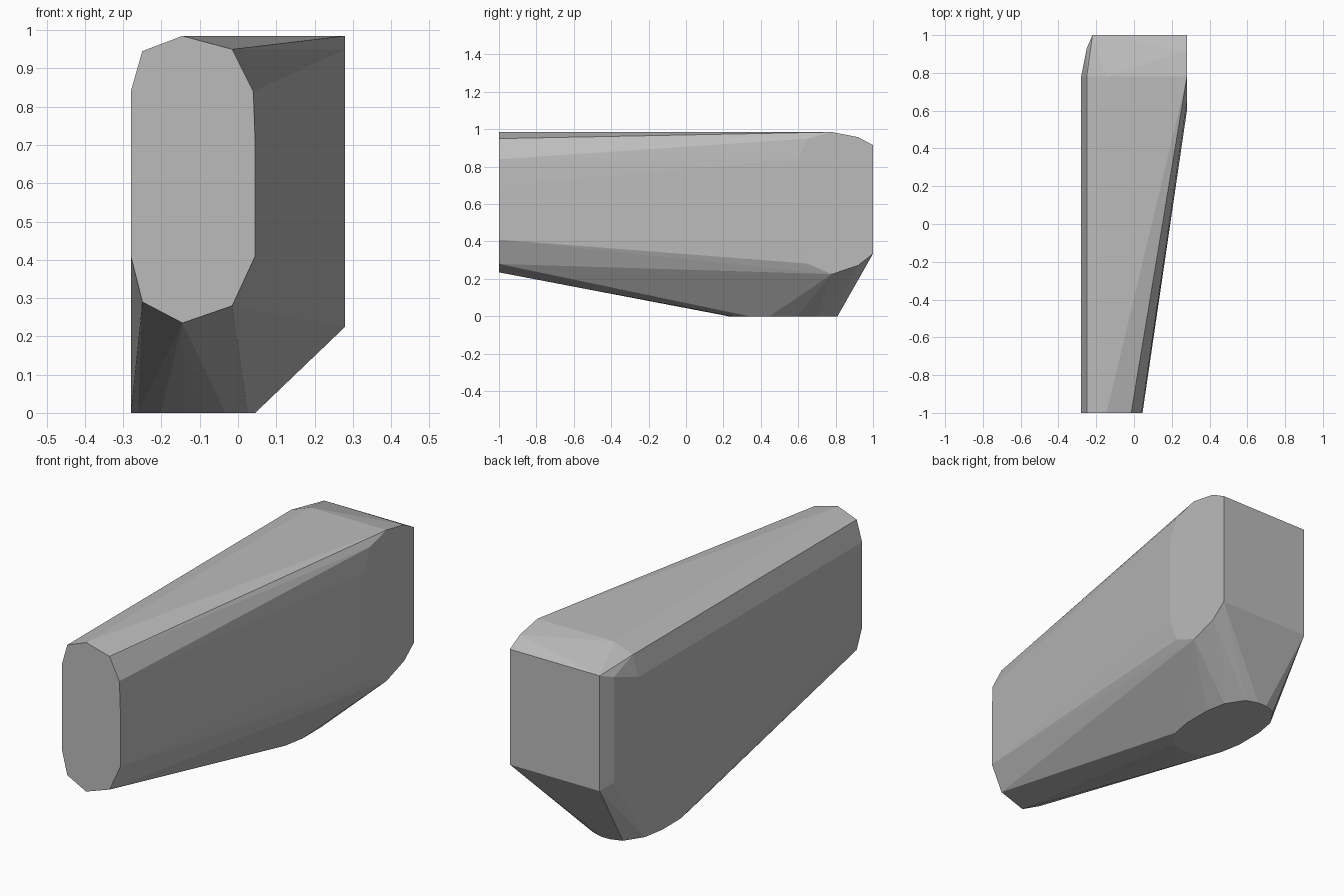
import bpy, bmesh, math

cube = bpy.data.objects.get("Cube")
if cube:
    bpy.data.objects.remove(cube, do_unlink=True)

grey = bpy.data.materials.new("plain_grey")
grey.use_nodes = True
colour = (0.5, 0.5, 0.5, 1)
grey.diffuse_color = colour
grey.node_tree.nodes["Principled BSDF"].inputs["Base Color"].default_value = colour

# Front end: tall rounded outline in x, z
front_outline = [(-0.28, 0.84), (-0.25, 0.945), (-0.145, 0.985), (-0.015, 0.95),
                 (0.04, 0.84), (0.045, 0.7), (0.045, 0.41), (-0.015, 0.28),
                 (-0.145, 0.235), (-0.25, 0.29), (-0.28, 0.41)]
points = [(x, -1, z) for x, z in front_outline]

# Left end: tall rounded outline in y, z
left_outline = [(0.6, 0.84), (0.65, 0.95), (0.78, 0.985), (0.92, 0.958), (1, 0.915),
                (1, 0.335), (0.92, 0.272), (0.78, 0.225), (0.65, 0.282), (0.6, 0.41)]
points += [(0.28, y, z) for y, z in left_outline]

# Rounded back right corner: x, y, bottom z, top z
for x, y, low, high in [(-0.22, 1, 0.335, 0.915), (-0.25, 0.93, 0.36, 0.89),
                        (-0.25, 0.78, 0.29, 0.945), (-0.28, 0.78, 0.41, 0.84),
                        (-0.145, 0.78, 0.235, 0.985)]:
    points += [(x, y, low), (x, y, high)]

# Flat foot: rounded outline in x, y
foot_quarter = [(1, 0.25), (0.88, 0.62), (0.52, 0.93), (0.15, 1)]
for sx in (-1, 1):
    for sy in (-1, 1):
        points += [(-0.1175 + sx * 0.1625 * u, 0.52 + sy * 0.29 * v, 0)
                   for u, v in foot_quarter]

# Skin stretched round the three ends
bm = bmesh.new()
for p in points:
    bm.verts.new(p)
hull = bmesh.ops.convex_hull(bm, input=bm.verts)
loose = {g for g in hull["geom_interior"] + hull["geom_unused"]
         if isinstance(g, bmesh.types.BMVert)}
bmesh.ops.delete(bm, geom=list(loose), context="VERTS")
bmesh.ops.dissolve_limit(bm, angle_limit=math.radians(1), verts=bm.verts, edges=bm.edges)
bmesh.ops.recalc_face_normals(bm, faces=bm.faces)

mesh = bpy.data.meshes.new("tapered_block")
bm.to_mesh(mesh)
bm.free()
mesh.materials.append(grey)
block = bpy.data.objects.new("tapered_block", mesh)
bpy.context.collection.objects.link(block)
